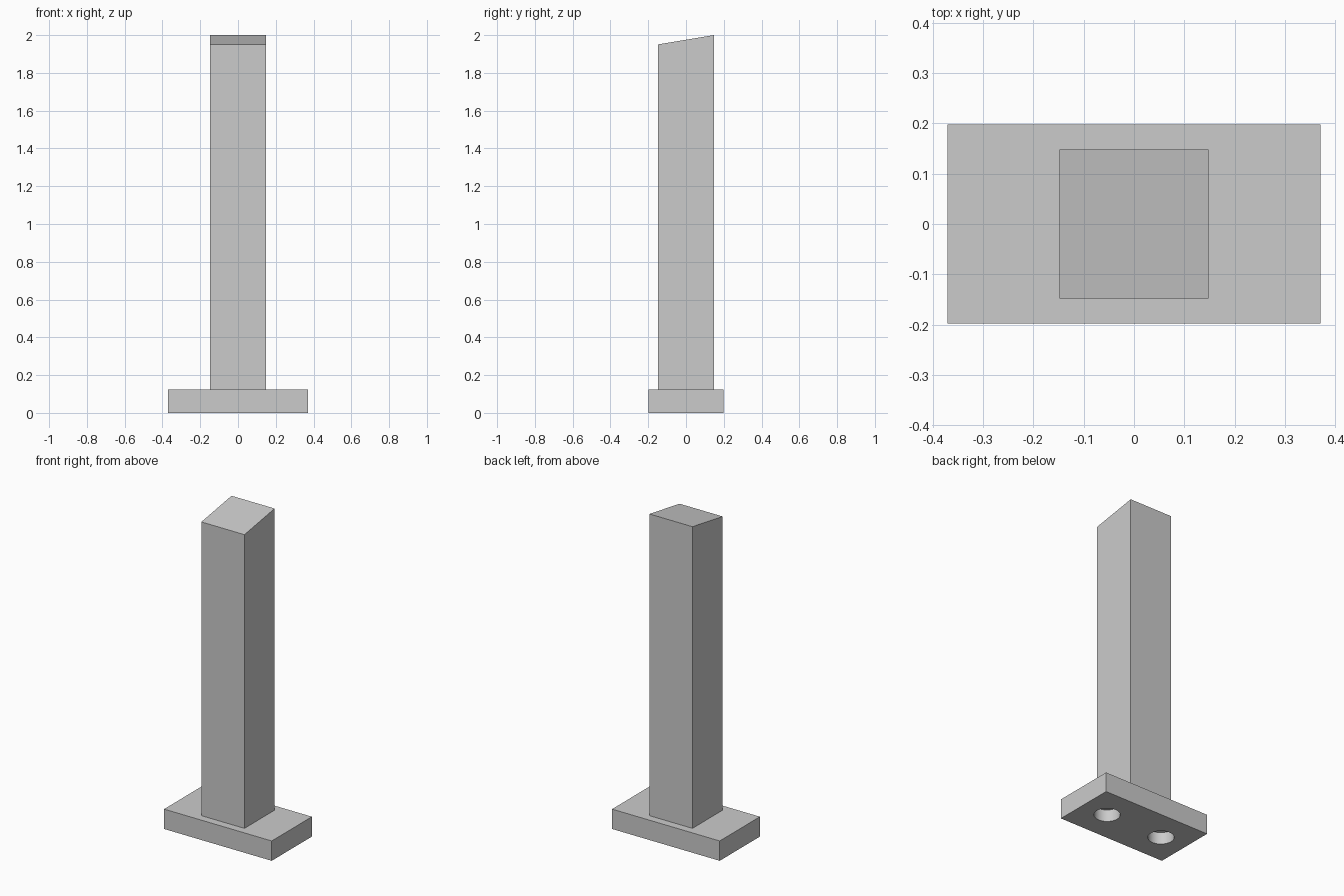
import bpy
import bmesh

default = bpy.data.objects.get("Cube")
if default:
    bpy.data.objects.remove(default, do_unlink=True)

U = 2 / 81                     # one design unit
BASE_W, BASE_D, BASE_H = 15 * U, 8 * U, 5 * U
POST_HALF, POST_LOW, POST_HIGH = 3 * U, 79 * U, 81 * U
HOLE_R, HOLE_DEPTH, HOLE_X = 1.5 * U * 2, 3 * U, 8 * U

grey = bpy.data.materials.new("light grey")
grey.use_nodes = True
colour = (0.6, 0.6, 0.6, 1)
grey.diffuse_color = colour
grey.node_tree.nodes["Principled BSDF"].inputs["Base Color"].default_value = colour


def make_object(name, bm):
    bmesh.ops.recalc_face_normals(bm, faces=bm.faces)
    mesh = bpy.data.meshes.new(name)
    bm.to_mesh(mesh)
    bm.free()
    obj = bpy.data.objects.new(name, mesh)
    mesh.materials.append(grey)
    bpy.context.collection.objects.link(obj)
    return obj


def box(name, half_x, half_y, bottom, top):
    bm = bmesh.new()
    bmesh.ops.create_cube(bm, size=2)
    for v in bm.verts:
        v.co = (v.co.x * half_x, v.co.y * half_y, top if v.co.z > 0 else bottom)
    return make_object(name, bm)


# Foot plate
base = box("base_plate", BASE_W, BASE_D, 0, BASE_H)

# Square post with a top sloping down to the front
post = box("post", POST_HALF * 2, POST_HALF * 2, BASE_H, POST_HIGH)
for v in post.data.vertices:
    if v.co.z > BASE_H + U and v.co.y < 0:
        v.co.z = POST_LOW

# Blind round sockets under the foot plate
for side, x in (("left", HOLE_X), ("right", -HOLE_X)):
    bm = bmesh.new()
    bmesh.ops.create_cone(bm, cap_ends=True, segments=48, radius1=HOLE_R,
                          radius2=HOLE_R, depth=HOLE_DEPTH * 2)
    bmesh.ops.translate(bm, verts=bm.verts, vec=(x, 0, 0))
    cutter = make_object(side + "_socket_cutter", bm)
    cutter.hide_render = True
    cutter.hide_set(True)
    cut = base.modifiers.new(side + "_socket", "BOOLEAN")
    cut.operation = "DIFFERENCE"
    cut.solver = "EXACT"
    cut.object = cutter

# Smooth socket walls, sharp edges elsewhere
bpy.ops.object.select_all(action="DESELECT")
bpy.context.view_layer.objects.active = base
base.select_set(True)
for modifier in list(base.modifiers):
    bpy.ops.object.modifier_apply(modifier=modifier.name)
bpy.ops.object.shade_smooth_by_angle()
